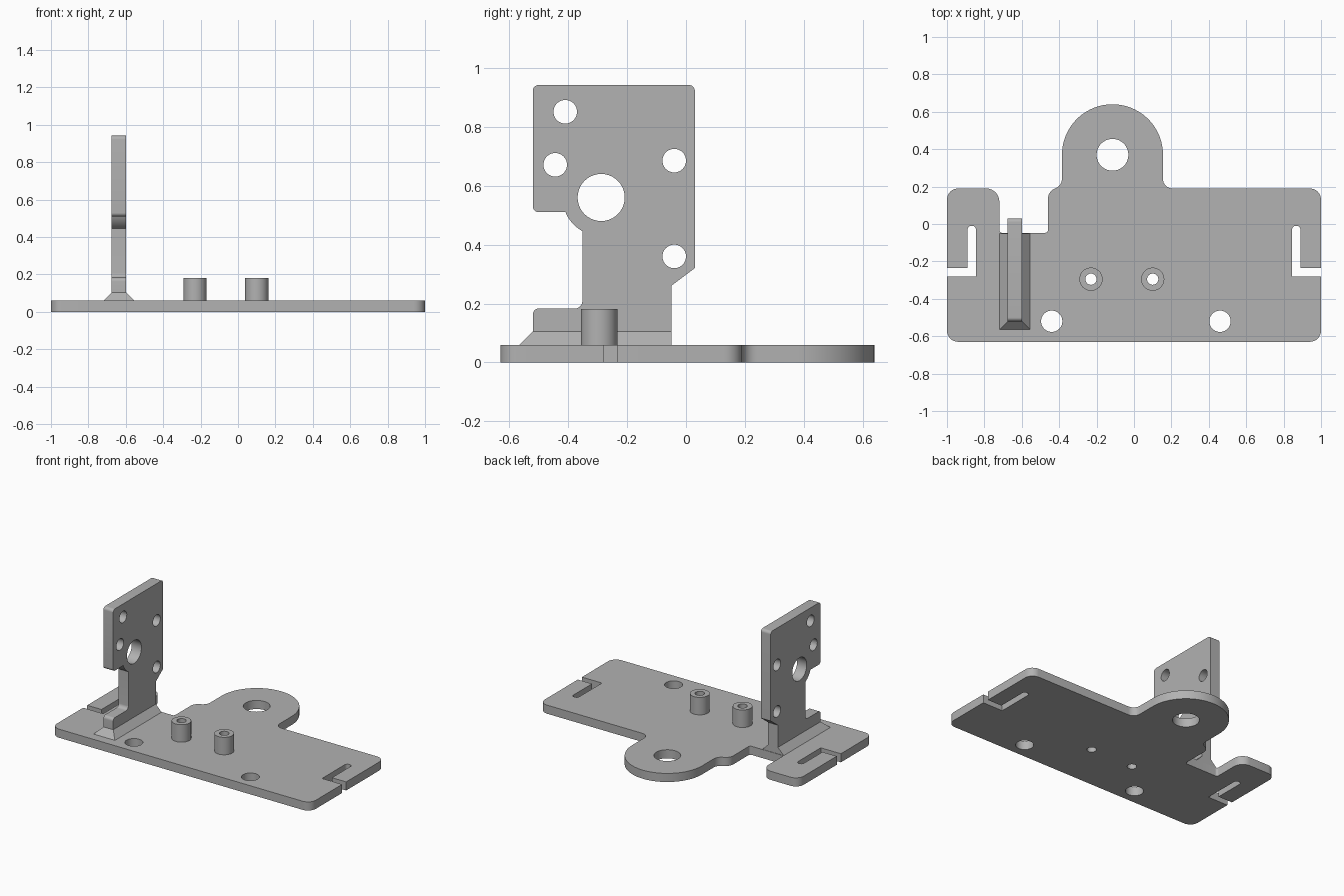
import bpy
import bmesh
from math import sin, cos, tan, pi, radians
from mathutils import Matrix, Vector

cube = bpy.data.objects.get("Cube")
if cube:
    bpy.data.objects.remove(cube, do_unlink=True)

grey = bpy.data.materials.new("plain grey")
grey.use_nodes = True
COLOUR = (0.445, 0.445, 0.445, 1)
grey.diffuse_color = COLOUR
grey.node_tree.nodes["Principled BSDF"].inputs["Base Color"].default_value = COLOUR


def arc(cx, cy, r, start, end, steps=32):
    """Points on an arc, angles in degrees."""
    angles = [radians(start + (end - start) * i / steps) for i in range(steps + 1)]
    return [(cx + r * cos(a), cy + r * sin(a)) for a in angles]


def circle(cx, cy, r):
    return arc(cx, cy, r, 0, 360, 40)[:-1]


def rounded(corners):
    """Outline from (x, y) or (x, y, fillet radius) corners."""
    out = []
    for i, c in enumerate(corners):
        p = Vector(c[:2])
        if len(c) == 2:
            out.append(p)
            continue
        a = (Vector(corners[i - 1][:2]) - p).normalized()
        b = (Vector(corners[(i + 1) % len(corners)][:2]) - p).normalized()
        half = a.angle(b) / 2
        centre = p + (a + b).normalized() * c[2] / sin(half)
        start = p + a * c[2] / tan(half) - centre
        end = p + b * c[2] / tan(half) - centre
        turn = start.angle(end)
        for k in range(9):
            t = k / 8
            out.append(centre + (start * sin((1 - t) * turn) + end * sin(t * turn)) / sin(turn))
    return out


def finish(name, mesh):
    obj = bpy.data.objects.new(name, mesh)
    bpy.context.collection.objects.link(obj)
    mesh.materials.clear()
    mesh.materials.append(grey)
    bpy.ops.object.select_all(action="DESELECT")
    obj.select_set(True)
    bpy.context.view_layer.objects.active = obj
    bpy.ops.object.shade_smooth_by_angle(angle=radians(30))
    return obj


def slab(name, loops, low, high, turn=Matrix()):
    """Extrude an outline with holes from low to high, then turn it."""
    curve = bpy.data.curves.new(name, "CURVE")
    curve.dimensions = "2D"
    curve.fill_mode = "BOTH"
    curve.extrude = (high - low) / 2
    for loop in loops:
        spline = curve.splines.new("POLY")
        spline.points.add(len(loop) - 1)
        for point, p in zip(spline.points, loop):
            point.co = (p[0], p[1], 0, 1)
        spline.use_cyclic_u = True
    helper = bpy.data.objects.new(name + " outline", curve)
    bpy.context.collection.objects.link(helper)
    graph = bpy.context.evaluated_depsgraph_get()
    mesh = bpy.data.meshes.new_from_object(helper.evaluated_get(graph))
    bpy.data.objects.remove(helper, do_unlink=True)
    bpy.data.curves.remove(curve)
    mesh.name = name
    mesh.transform(turn @ Matrix.Translation((0, 0, (low + high) / 2)))
    bm = bmesh.new()
    bm.from_mesh(mesh)
    bmesh.ops.remove_doubles(bm, verts=bm.verts, dist=0.0001)
    bmesh.ops.recalc_face_normals(bm, faces=bm.faces)
    bm.to_mesh(mesh)
    bm.free()
    return finish(name, mesh)


THICK = 0.06
BOSSES = [("left_boss", 0.10, -0.295), ("right_boss", -0.23, -0.295)]

# Base plate with side hooks, rear lobe and bracket notch
slot = [(1, -0.28), (0.845, -0.28), (0.845, -0.01, 0.02),
        (0.89, -0.01, 0.02), (0.89, -0.235), (1, -0.235)]
mirrored_slot = [(-c[0], *c[1:]) for c in reversed(slot)]
outline = rounded(
    [(-1, -0.63, 0.06), (1, -0.63, 0.06)] + slot
    + [(1, 0.19, 0.06), (0.155, 0.19, 0.05)]
    + arc(-0.115, 0.37, 0.27, 0, 180, 48)
    + [(-0.385, 0.205, 0.058), (-0.46, 0.174, 0.058),
       (-0.46, -0.047, 0.015), (-0.72, -0.047, 0.015),
       (-0.72, 0.19, 0.07), (-1, 0.19, 0.06)]
    + mirrored_slot)
holes = [circle(-0.115, 0.37, 0.085), circle(-0.44, -0.52, 0.057), circle(0.46, -0.52, 0.057)]
holes += [circle(x, y, 0.03) for _, x, y in BOSSES]
slab("base_plate", [outline] + holes, 0, THICK)

# Hollow bosses
for name, x, y in BOSSES:
    slab(name, [circle(x, y, 0.062), circle(x, y, 0.03)], THICK, 0.182)

# Upright bracket, drawn in the y-z plane
FOOT = 0.105
x0, x1 = -0.675, -0.6
upright = rounded(
    [(-0.05, FOOT), (-0.05, 0.26), (0.03, 0.32), (0.03, 0.942, 0.02),
     (-0.52, 0.942, 0.02), (-0.52, 0.51, 0.02)]
    + arc(-0.288, 0.56, 0.131, 202, 241, 10)
    + [(-0.352, 0.183, 0.025), (-0.52, 0.183, 0.02), (-0.52, FOOT)])
mounts = [circle(-0.288, 0.56, 0.08)]
mounts += [circle(y, z, 0.04) for y, z in
           [(-0.41, 0.851), (-0.444, 0.671), (-0.04, 0.685), (-0.04, 0.36)]]
stand_up = Matrix(((0, 0, 1, 0), (1, 0, 0, 0), (0, 1, 0, 0), (0, 0, 0, 1)))
slab("upright_bracket", [upright] + mounts, x0, x1, stand_up)

# Sloped foot chamfered on the front and both sides
bm = bmesh.new()
bmesh.ops.create_cube(bm, size=1)
for v in bm.verts:
    spread = 0 if v.co.z > 0 else FOOT - THICK
    v.co = (x1 + spread if v.co.x > 0 else x0 - spread,
            -0.05 if v.co.y > 0 else -0.52 - spread,
            FOOT if v.co.z > 0 else THICK)
foot = bpy.data.meshes.new("bracket_foot")
bm.to_mesh(foot)
bm.free()
finish("bracket_foot", foot)
